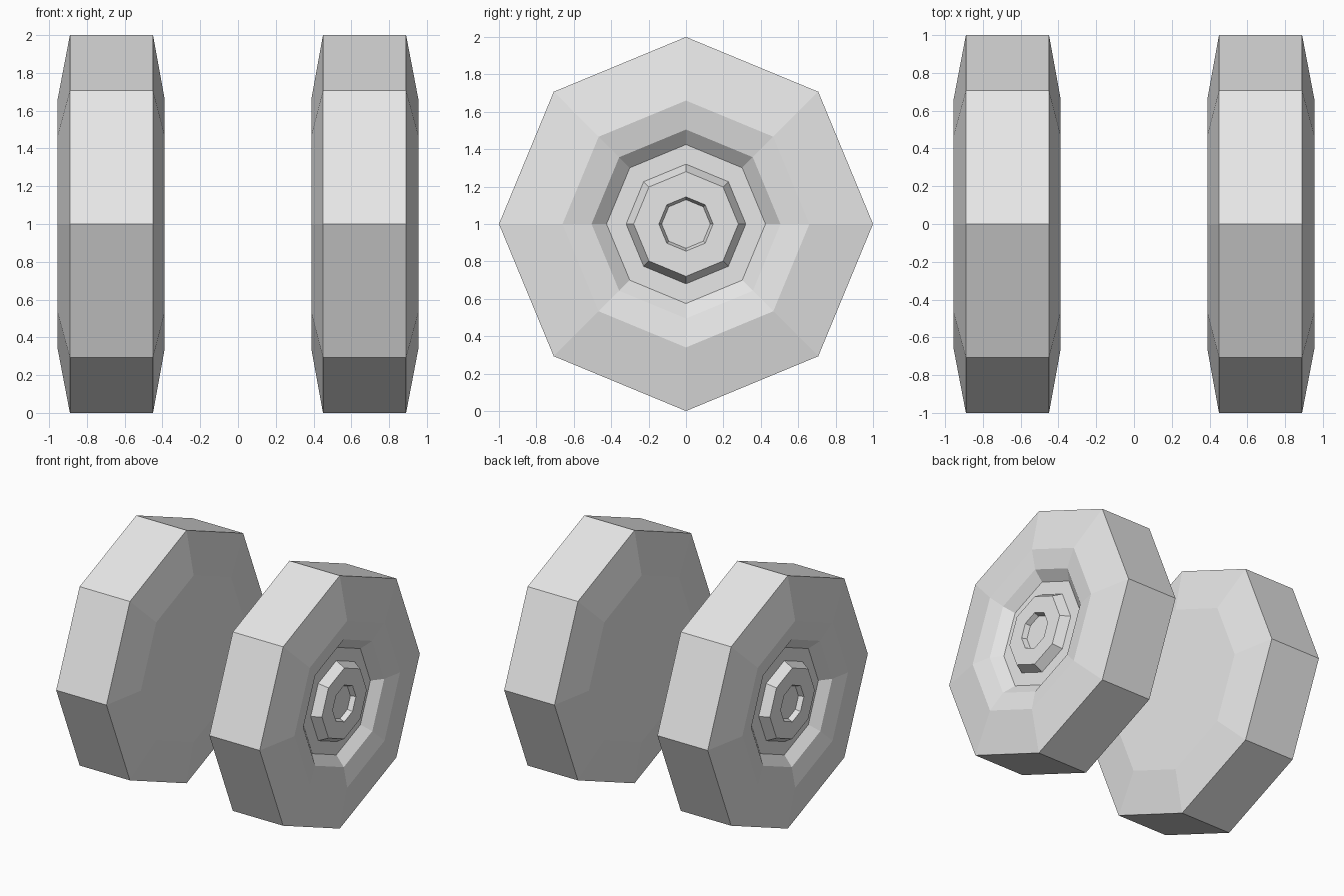
import bpy
import bmesh
from math import cos, sin, tau

cube = bpy.data.objects.get("Cube")
if cube:
    bpy.data.objects.remove(cube, do_unlink=True)

SIDES = 8

grey = bpy.data.materials.new("light grey")
grey.use_nodes = True
colour = (0.8, 0.8, 0.8, 1)
grey.diffuse_color = colour
grey.node_tree.nodes["Principled BSDF"].inputs["Base Color"].default_value = colour


def lathe(name, profile, side, cap_start=False, cap_end=False):
    """Turn (x, radius) points around the axle; side is +1 left, -1 right."""
    bm = bmesh.new()
    rings = []
    for x, r in profile:
        rings.append([bm.verts.new((side * x, r * cos(tau * i / SIDES), 1 + r * sin(tau * i / SIDES)))
                      for i in range(SIDES)])
    for a, b in zip(rings, rings[1:]):
        for i in range(SIDES):
            j = (i + 1) % SIDES
            quad = (a[i], a[j], b[j], b[i])
            bm.faces.new(quad if side > 0 else quad[::-1])
    # End caps face away from the wheel body
    if cap_start:
        bm.faces.new(rings[0][::-1] if side > 0 else rings[0])
    if cap_end:
        bm.faces.new(rings[-1] if side > 0 else rings[-1][::-1])
    mesh = bpy.data.meshes.new(name)
    bm.to_mesh(mesh)
    bm.free()
    mesh.materials.append(grey)
    obj = bpy.data.objects.new(name, mesh)
    bpy.context.collection.objects.link(obj)
    return obj


# Tyre with flat inner wall, bevelled outer wall and sunken rim
tyre = [(0.388, 0.66), (0.45, 1), (0.89, 1), (0.955, 0.66),
        (0.925, 0.505), (0.86, 0.425), (0.86, 0.32)]
# Raised hub with a dimple in the centre
hub = [(0.86, 0.32), (0.93, 0.28), (0.93, 0.145), (0.892, 0.13)]

for label, side in (("left", 1), ("right", -1)):
    lathe(label + "_tyre", tyre, side, cap_start=True)
    lathe(label + "_hub", hub, side, cap_end=True)
